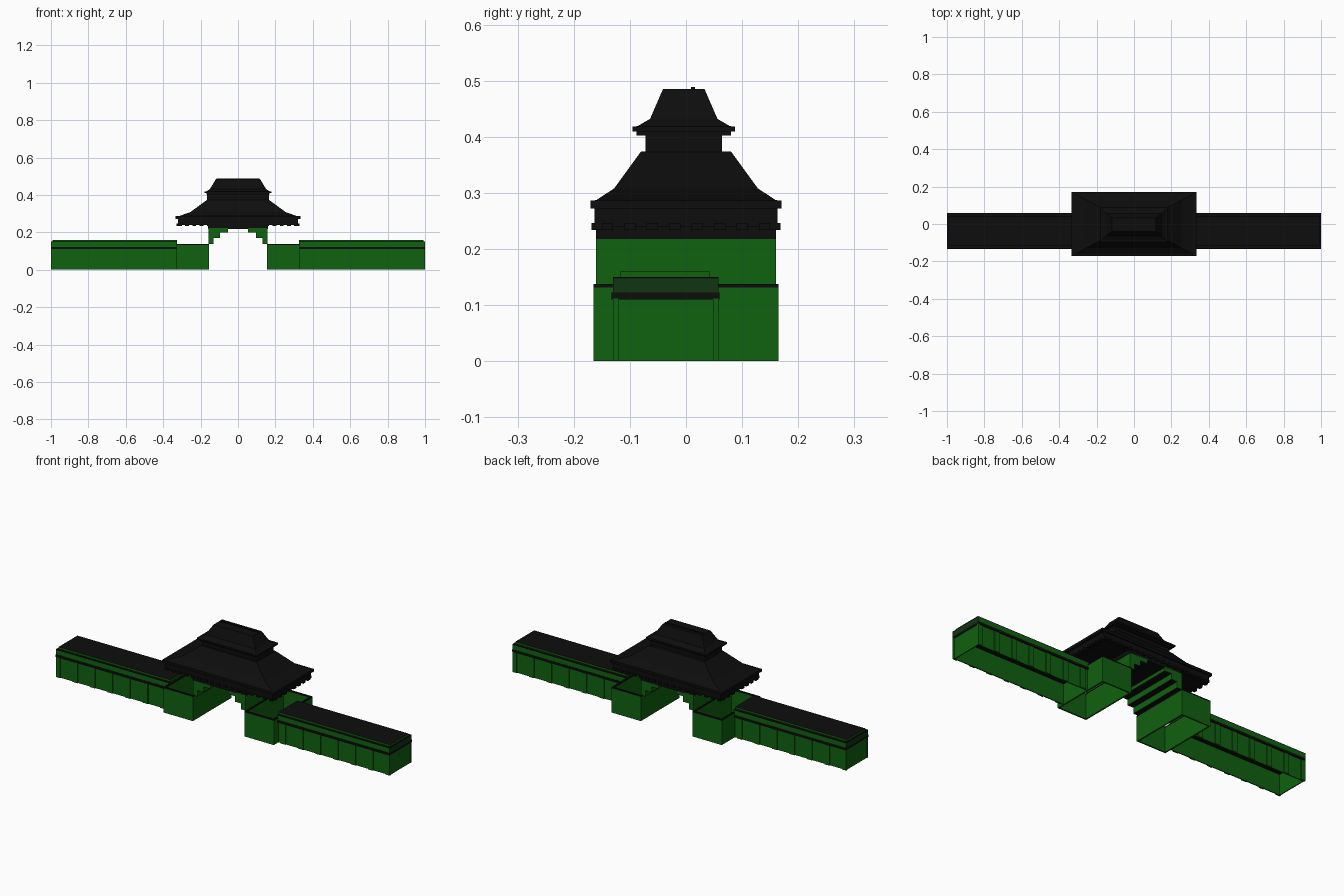
import bpy
import bmesh

cube = bpy.data.objects.get("Cube")
if cube:
    bpy.data.objects.remove(cube, do_unlink=True)


def material(name, rgb):
    m = bpy.data.materials.new(name)
    m.use_nodes = True
    color = (*rgb, 1)
    m.diffuse_color = color
    node = m.node_tree.nodes["Principled BSDF"]
    node.inputs["Base Color"].default_value = color
    node.inputs["Roughness"].default_value = 0.9
    return m


GREEN = material("wall_green", (0.005, 0.12, 0.005))
BLACK = material("roof_black", (0.004, 0.004, 0.004))
DARK = material("shade_green", (0.006, 0.035, 0.006))


def finish(name, bm, mats):
    bmesh.ops.recalc_face_normals(bm, faces=bm.faces)
    mesh = bpy.data.meshes.new(name)
    bm.to_mesh(mesh)
    bm.free()
    for m in mats:
        mesh.materials.append(m)
    obj = bpy.data.objects.new(name, mesh)
    bpy.context.collection.objects.link(obj)
    return obj


def add_box(bm, x, y, z):
    """Add a box given (low, high) ranges on each axis."""
    vs = bmesh.ops.create_cube(bm, size=1)["verts"]
    for v in vs:
        for i, (a, b) in enumerate((x, y, z)):
            v.co[i] = a if v.co[i] < 0 else b


def boxes(name, items, mats, rule=None):
    """Boxes as one object; rule picks a material slot from the face normal."""
    bm = bmesh.new()
    for item in items:
        add_box(bm, *item)
    bmesh.ops.recalc_face_normals(bm, faces=bm.faces)
    if rule:
        for f in bm.faces:
            f.normal_update()
            f.material_index = rule(f.normal)
    return finish(name, bm, mats)


def loft(name, rings, cy=0.0):
    """Hipped roof from stacked rectangles (half x, half y, z)."""
    bm = bmesh.new()
    prev = None
    for hx, hy, z in rings:
        ring = [bm.verts.new((sx * hx, cy + sy * hy, z))
                for sx, sy in ((-1, -1), (1, -1), (1, 1), (-1, 1))]
        if prev:
            for i in range(4):
                j = (i + 1) % 4
                bm.faces.new((prev[i], prev[j], ring[j], ring[i]))
        else:
            bm.faces.new(ring[::-1])
        prev = ring
    bm.faces.new(prev)
    return finish(name, bm, [BLACK])


def frame(x, y, z, t):
    """Four thin walls around a rectangle, open above and below."""
    return [((x[0], x[1]), (y[0], y[0] + t), z),
            ((x[0], x[1]), (y[1] - t, y[1]), z),
            ((x[0], x[0] + t), (y[0] + t, y[1] - t), z),
            ((x[1] - t, x[1]), (y[0] + t, y[1] - t), z)]


def span(side, a, b):
    return (a, b) if side > 0 else (-b, -a)


F, B = -0.13, 0.058    # front and back of the wings
for side, word in ((1, "left"), (-1, "right")):
    x = span(side, 0.325, 1.0)
    wall_x = span(side, 0.325, 0.997)

    # Hollow wing walls with pilasters
    boxes(word + "_wing_walls",
          frame(wall_x, (F + 0.005, B - 0.005), (0, 0.112), 0.005), [GREEN])
    posts = []
    for i in range(7):
        a = 0.345 + i * 0.105
        px = span(side, a, min(a + 0.03, 0.998))
        posts += [(px, (F, F + 0.006), (0, 0.108)),
                  (px, (B - 0.006, B), (0, 0.108))]
    end = span(side, 0.99, 1.0)
    posts += [(end, (F, F + 0.01), (0, 0.112)),
              (end, (B - 0.01, B), (0, 0.112))]
    boxes(word + "_wing_pilasters", posts, [GREEN])

    # Layered wing top
    boxes(word + "_wing_coping", [(x, (F - 0.003, B + 0.002), (0.11, 0.122))], [BLACK])
    boxes(word + "_wing_parapet", [(x, (F, B), (0.122, 0.147))], [GREEN, DARK],
          lambda n: int(abs(n.x) > 0.5))
    boxes(word + "_wing_ledge", [(x, (F, B), (0.147, 0.15))], [BLACK])
    boxes(word + "_wing_cap", [(span(side, 0.325, 0.992), (F + 0.013, B - 0.015), (0.15, 0.16))],
          [GREEN, BLACK], lambda n: int(n.z > 0.5))

    # Hollow gate base with a thin coping
    bx = span(side, 0.155, 0.33)
    by = (-0.165, 0.165)
    boxes(word + "_gate_base", frame(bx, by, (0, 0.131), 0.008), [GREEN])
    boxes(word + "_gate_coping", frame(bx, by, (0.131, 0.138), 0.008), [BLACK])

    # Stepped corbels over the passage
    steps = [(0.130, 0.138, 0.17), (0.095, 0.17, 0.2), (0.053, 0.2, 0.222)]
    boxes(word + "_corbels",
          [(span(side, a, 0.158), (-0.16, 0.16), (lo, hi)) for a, lo, hi in steps],
          [GREEN, BLACK], lambda n: int(n.z < -0.5))

# Ceiling between the corbels and the eaves
boxes("ceiling", [((-0.16, 0.16), (-0.16, 0.16), (0.218, 0.245))], [BLACK])

# Lower hipped roof with its deep eave
loft("lower_roof", [(0.322, 0.163, 0.24), (0.322, 0.163, 0.272), (0.335, 0.17, 0.272),
                    (0.335, 0.17, 0.286), (0.315, 0.16, 0.287), (0.255, 0.128, 0.308),
                    (0.165, 0.08, 0.374)])

# Rafter ends beneath the eave
rafters = []
for i in range(17):
    c = -0.312 + i * 0.039
    for s in (1, -1):
        rafters.append(((c - 0.01, c + 0.01), span(s, 0.145, 0.168), (0.234, 0.246)))
for i in range(8):
    c = -0.14 + i * 0.04
    for s in (1, -1):
        rafters.append((span(s, 0.3, 0.328), (c - 0.01, c + 0.01), (0.234, 0.246)))
boxes("rafter_ends", rafters, [BLACK])

# Upper storey, roof and ridge
boxes("upper_storey", [((-0.165, 0.167), (-0.072, 0.064), (0.37, 0.41))], [BLACK])
loft("upper_roof", [(0.168, 0.084, 0.402), (0.168, 0.084, 0.409), (0.18, 0.091, 0.409),
                    (0.18, 0.091, 0.418), (0.168, 0.082, 0.419), (0.15, 0.06, 0.432),
                    (0.118, 0.037, 0.485)], cy=-0.004)
boxes("ridge", [((-0.115, 0.115), (0.009, 0.016), (0.483, 0.489))], [BLACK])
